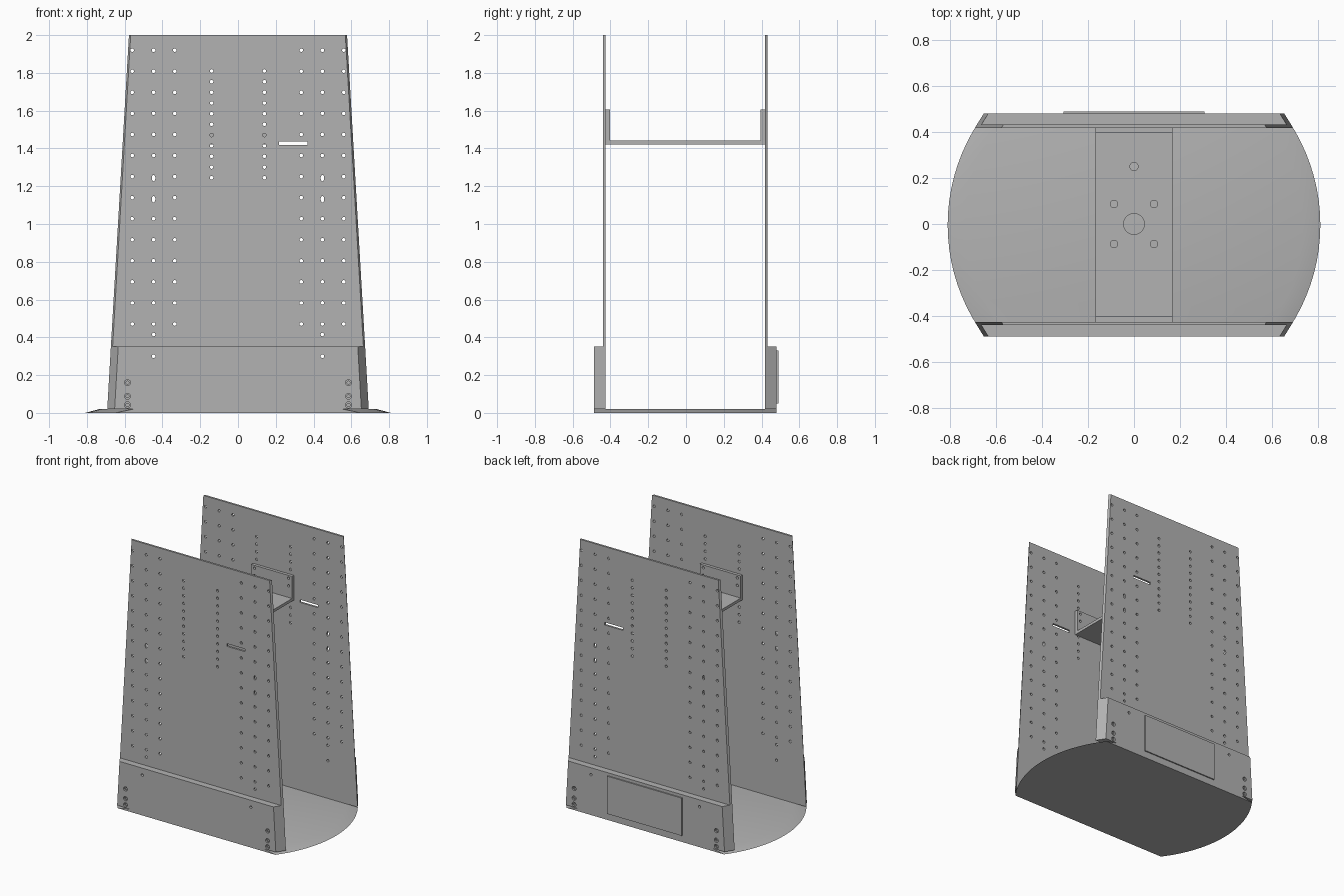
import bpy, bmesh, math
from mathutils import Matrix, Vector

cube = bpy.data.objects.get("Cube")
if cube:
    bpy.data.objects.remove(cube, do_unlink=True)

grey = bpy.data.materials.new("sheet metal grey")
grey.use_nodes = True
colour = (0.45, 0.45, 0.45, 1)
grey.diffuse_color = colour
grey.node_tree.nodes["Principled BSDF"].inputs["Base Color"].default_value = colour


def make(name, bm):
    bmesh.ops.recalc_face_normals(bm, faces=bm.faces[:])
    mesh = bpy.data.meshes.new(name)
    bm.to_mesh(mesh)
    bm.free()
    mesh.materials.append(grey)
    obj = bpy.data.objects.new(name, mesh)
    bpy.context.collection.objects.link(obj)
    return obj


def prism(bm, lower, upper):
    """Closed solid between two matching loops."""
    a = [bm.verts.new(p) for p in lower]
    b = [bm.verts.new(p) for p in upper]
    bm.faces.new(a)
    bm.faces.new(b)
    n = len(a)
    for i in range(n):
        bm.faces.new((a[i], a[(i + 1) % n], b[(i + 1) % n], b[i]))


def box(name, x0, x1, y0, y1, z0, z1):
    bm = bmesh.new()
    prism(bm, *[[(x0, y0, z), (x1, y0, z), (x1, y1, z), (x0, y1, z)] for z in (z0, z1)])
    return make(name, bm)


def cylinder(bm, centre, radius, length, axis="Y", stretch=1):
    turn = Matrix.Rotation(math.pi / 2, 4, "X") if axis == "Y" else Matrix()
    place = Matrix.Translation(Vector(centre)) @ Matrix.Diagonal((1, 1, stretch, 1)) @ turn
    bmesh.ops.create_cone(bm, cap_ends=True, segments=14, radius1=radius,
                          radius2=radius, depth=length, matrix=place)


def cut(obj, cutters):
    for c in cutters:
        mod = obj.modifiers.new("holes", "BOOLEAN")
        mod.operation = "DIFFERENCE"
        mod.solver = "EXACT"
        mod.object = c
    graph = bpy.context.evaluated_depsgraph_get()
    mesh = bpy.data.meshes.new_from_object(obj.evaluated_get(graph))
    obj.modifiers.clear()
    obj.data = mesh


def tapered_wall(name, side, inner, outer, z0, z1):
    """Wall whose ends lean inward with height and splay toward the inside."""
    def loop(z):
        def half(depth):
            return 0.694 - 0.058 * z - (depth - inner_ref) * 0.62
        inner_ref = 0.42
        return [(-half(inner), side * inner, z), (half(inner), side * inner, z),
                (half(outer), side * outer, z), (-half(outer), side * outer, z)]
    bm = bmesh.new()
    prism(bm, loop(z0), loop(z1))
    obj = make(name, bm)
    obj.location.y = -0.004
    obj.data.transform(Matrix.Translation((0, -0.004, 0)))
    obj.location.y = 0
    return obj


# Base: shallow round dish with a sloped rim, trimmed flat at front and back
bm = bmesh.new()
bmesh.ops.create_cone(bm, cap_ends=True, segments=96, radius1=0.81, radius2=0.735,
                      depth=0.02, matrix=Matrix.Translation((0, -0.004, 0.01)))
for y, sign in ((-0.488, -1), (0.48, 1)):
    res = bmesh.ops.bisect_plane(bm, geom=bm.verts[:] + bm.edges[:] + bm.faces[:],
                                 plane_co=(0, y, 0), plane_no=(0, sign, 0), clear_outer=True)
    rim = [e for e in res["geom_cut"] if isinstance(e, bmesh.types.BMEdge)]
    bmesh.ops.edgeloop_fill(bm, edges=rim)
base = make("base_plate", bm)

# Panels and the deeper skirts around their feet
front_panel = tapered_wall("front_panel", -1, 0.421, 0.436, 0.02, 2)
back_panel = tapered_wall("back_panel", 1, 0.421, 0.436, 0.02, 2)
front_skirt = tapered_wall("front_skirt", -1, 0.436, 0.484, 0.02, 0.352)
back_skirt = tapered_wall("back_skirt", 1, 0.436, 0.484, 0.02, 0.352)
box("back_cover_plate", -0.307, 0.307, 0.48, 0.489, 0.05, 0.33)

# U-shaped bracket between the panels
bm = bmesh.new()
profile = [(-0.425, 1.42), (0.417, 1.42), (0.417, 1.605), (0.395, 1.605),
           (0.395, 1.441), (-0.403, 1.441), (-0.403, 1.605), (-0.425, 1.605)]
prism(bm, *[[(x, y, z) for y, z in profile] for x in (-0.168, 0.168)])
bracket = make("bracket", bm)

# Cutter: hole grid through both panels
bm = bmesh.new()
for s in (-1, 1):
    for x in (0.335, 0.447, 0.56):
        for i in range(14):
            long_hole = x == 0.447 and i in (6, 7)
            z = 1.92 - 0.1115 * i - (0.008 if long_hole else 0)
            cylinder(bm, (s * x, 0, z), 0.0095, 1.4, stretch=1.8 if long_hole else 1)
    for z in (0.415, 0.30):
        cylinder(bm, (s * 0.447, 0, z), 0.0095, 1.4)
    for i in range(11):
        cylinder(bm, (s * 0.14, 0, 1.81 - 0.0565 * i), 0.0095, 1.4)
grid_cutter = make("grid_cutter", bm)
slot_cutter = box("slot_cutter", 0.217, 0.367, -0.7, 0.7, 1.417, 1.437)

# Cutters: counterbored screw holes in the skirts
bores = []
for name, radius, depth in (("recess_cutter", 0.016, 0.012), ("screw_cutter", 0.008, 0.04)):
    bm = bmesh.new()
    for s in (-1, 1):
        for y in (-0.488, 0.48):
            for z in (0.042, 0.088, 0.16):
                cylinder(bm, (s * 0.585, y, z), radius, depth * 2)
    bores.append(make(name, bm))

# Cutter: bracket floor holes
bm = bmesh.new()
cylinder(bm, (0, 0, 1.43), 0.046, 0.1, "Z")
cylinder(bm, (0, 0.25, 1.43), 0.018, 0.1, "Z")
for x in (-0.087, 0.087):
    for y in (-0.087, 0.087):
        cylinder(bm, (x, y, 1.43), 0.016, 0.1, "Z")
floor_cutter = make("floor_cutter", bm)

# Flange holes of the bracket, kept clear of its floor
bm = bmesh.new()
for x in (-0.14, 0.14):
    for i in (4, 5):
        cylinder(bm, (x, 0, 1.81 - 0.0565 * i), 0.0095, 1.4)
flange_cutter = make("flange_cutter", bm)

for panel in (front_panel, back_panel):
    cut(panel, [grid_cutter, slot_cutter])
for skirt in (front_skirt, back_skirt):
    cut(skirt, [grid_cutter] + bores)
cut(bracket, [floor_cutter, flange_cutter])

for helper in [grid_cutter, slot_cutter, floor_cutter, flange_cutter] + bores:
    bpy.data.objects.remove(helper, do_unlink=True)

# Smooth the round rim while keeping the trimmed edges sharp
bpy.ops.object.select_all(action="DESELECT")
base.select_set(True)
bpy.context.view_layer.objects.active = base
bpy.ops.object.shade_smooth_by_angle(angle=math.radians(25))
